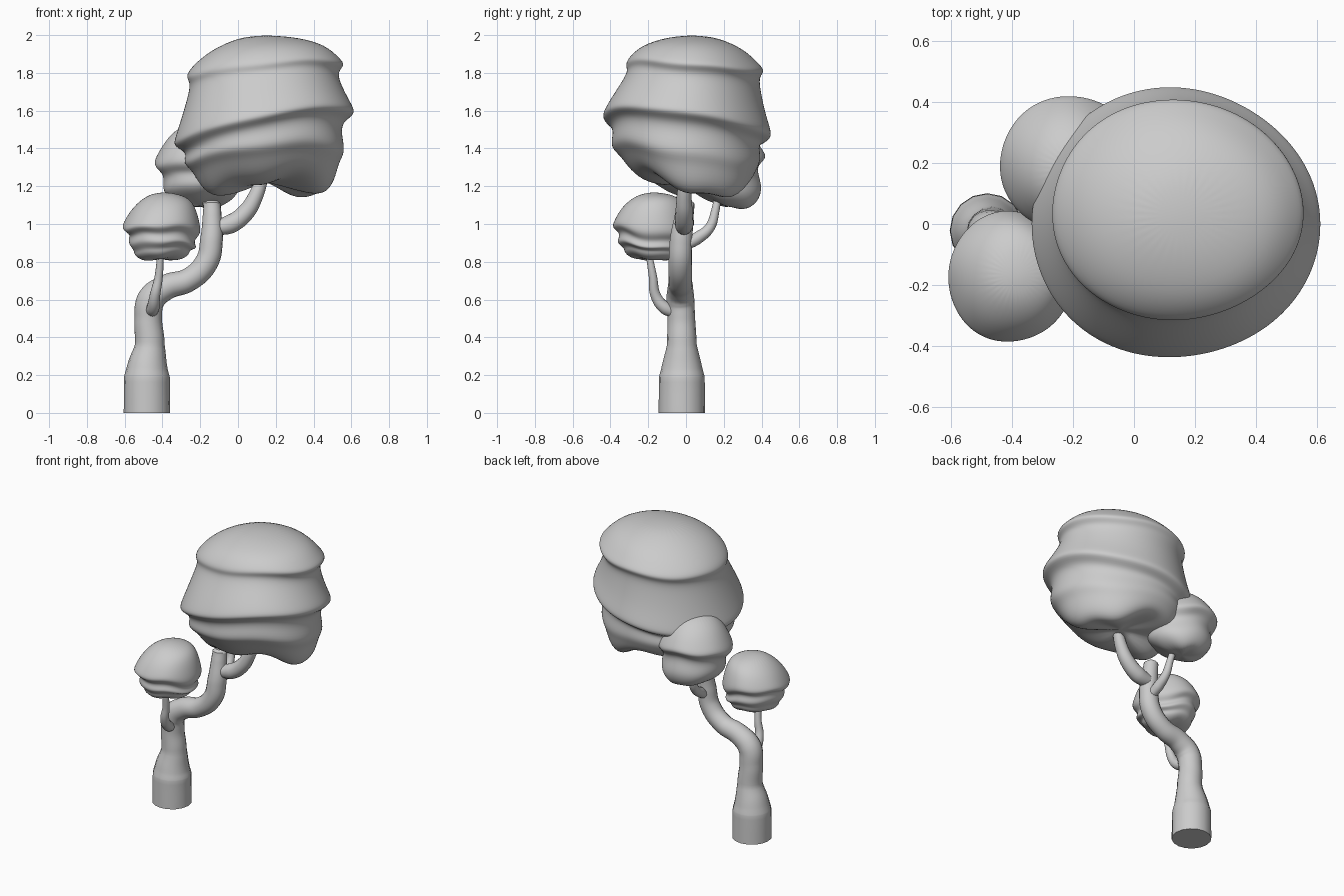
import bpy, bmesh
from math import sin, cos, tau

SEG = 32


def foliage(name, top, rings, bottom):
    """Layered crown lofted from rings: x-min, x-max, y-min, y-max, z, tilt x, tilt y, waviness."""
    bm = bmesh.new()
    loops = []
    for x0, x1, y0, y1, z, tx, ty, w in rings:
        loop = []
        for i in range(SEG):
            a = tau * i / SEG
            r = 1 + 0.012 * cos(3 * a + 0.5) + 0.25 * w * sin(5 * a + 12 * z)
            dz = tx * cos(a) + ty * sin(a) - w * cos(2 * a - 0.8) + 0.4 * w * sin(5 * a)
            loop.append(bm.verts.new(((x0 + x1) / 2 + (x1 - x0) / 2 * r * cos(a),
                                      (y0 + y1) / 2 + (y1 - y0) / 2 * r * sin(a), z + dz)))
        loops.append(loop)
    for a, b in zip(loops, loops[1:]):
        for i in range(SEG):
            j = (i + 1) % SEG
            bm.faces.new((a[i], b[i], b[j], a[j]))
    for loop, pole in ((loops[0], top), (loops[-1], bottom)):
        v = bm.verts.new(pole)
        for i in range(SEG):
            bm.faces.new((v, loop[i], loop[(i + 1) % SEG]))
    bmesh.ops.recalc_face_normals(bm, faces=bm.faces)
    for f in bm.faces:
        f.smooth = True
    mesh = bpy.data.meshes.new(name)
    bm.to_mesh(mesh)
    bm.free()
    ob = bpy.data.objects.new(name, mesh)
    bpy.context.collection.objects.link(ob)
    sub = ob.modifiers.new("smooth", 'SUBSURF')
    sub.levels = sub.render_levels = 2


def limb(name, points):
    """Tapered tube along a curve through points (x, y, z, radius)."""
    cu = bpy.data.curves.new(name, 'CURVE')
    cu.dimensions = '3D'
    cu.bevel_depth = 1.0
    cu.bevel_resolution = 6
    cu.use_fill_caps = True
    cu.resolution_u = 8
    cu.twist_mode = 'MINIMUM'
    sp = cu.splines.new('BEZIER')
    sp.bezier_points.add(len(points) - 1)
    for bp, (x, y, z, r) in zip(sp.bezier_points, points):
        bp.co = (x, y, z)
        bp.radius = r
        bp.handle_left_type = bp.handle_right_type = 'AUTO'
    ob = bpy.data.objects.new(name, cu)
    bpy.context.collection.objects.link(ob)
    bpy.ops.object.select_all(action='DESELECT')
    bpy.context.view_layer.objects.active = ob
    ob.select_set(True)
    bpy.ops.object.convert(target='MESH')
    bpy.ops.object.shade_smooth_by_angle(angle=0.9)


# Trunk and branches
limb("trunk", [(-.482, -.022, 0, .123), (-.482, -.022, .19, .121), (-.48, -.022, .24, .108),
               (-.467, -.022, .36, .079), (-.475, -.025, .5, .073), (-.46, -.03, .6, .074),
               (-.38, -.03, .665, .067), (-.26, -.03, .705, .062), (-.165, -.03, .8, .062),
               (-.14, -.025, .92, .06), (-.137, -.01, 1.04, .05), (-.137, 0, 1.11, .045),
               (-.137, 0, 1.125, .025)])
limb("right_branch", [(-.13, -.01, .98, .04), (-.04, -.01, 1.0, .05), (.04, -.01, 1.06, .046),
                      (.09, -.01, 1.14, .04), (.14, 0, 1.28, .03)])
limb("back_branch", [(-.14, .0, .89, .03), (-.145, .06, .925, .033), (-.15, .125, .98, .027),
                     (-.16, .155, 1.07, .022), (-.18, .17, 1.16, .018)])
limb("front_branch", [(-.465, -.04, .53, .03), (-.45, -.11, .555, .034), (-.44, -.16, .62, .028),
                      (-.42, -.175, .72, .022), (-.41, -.2, .86, .016)])

# Large main crown
foliage("main_crown", (.15, .03, 2.0), [
    (0, .32, -.11, .17, 1.987, 0, 0, 0),
    (-.15, .46, -.24, .31, 1.935, .015, -.01, 0),
    (-.25, .54, -.305, .385, 1.86, .02, -.02, .008),
    (-.285, .565, -.325, .42, 1.82, .03, -.02, .012),
    (-.26, .53, -.31, .39, 1.79, .03, -.02, .012),
    (-.265, .53, -.335, .39, 1.74, .035, -.02, .01),
    (-.305, .57, -.395, .415, 1.63, .06, -.04, .01),
    (-.34, .605, -.44, .445, 1.545, .085, -.05, .01),
    (-.35, .62, -.45, .455, 1.505, .085, -.055, .01),
    (-.29, .555, -.395, .395, 1.475, .08, -.05, .012),
    (-.28, .545, -.39, .385, 1.43, .06, -.04, .015),
    (-.295, .57, -.405, .40, 1.365, .03, -.04, .02),
    (-.25, .53, -.35, .38, 1.32, .02, -.04, .02),
    (-.22, .51, -.30, .36, 1.25, 0, -.03, .03),
    (-.16, .45, -.22, .31, 1.19, -.01, -.02, .05),
    (-.03, .32, -.09, .2, 1.195, 0, 0, .03)], (.15, .05, 1.225))

# Small front left crown
foliage("front_crown", (-.39, -.17, 1.17), [
    (-.48, -.30, -.26, -.07, 1.155, 0, 0, 0),
    (-.56, -.235, -.34, 0, 1.105, .015, .01, 0),
    (-.605, -.205, -.385, .035, 1.02, 0, .01, .01),
    (-.62, -.195, -.395, .05, .975, -.015, 0, .018),
    (-.58, -.23, -.355, .015, .95, -.02, 0, .018),
    (-.575, -.23, -.355, .015, .925, -.02, 0, .015),
    (-.585, -.215, -.37, .03, .895, -.015, 0, .015),
    (-.55, -.26, -.325, -.005, .87, 0, 0, .01),
    (-.555, -.255, -.33, .0, .845, 0, 0, .01),
    (-.50, -.31, -.28, -.05, .81, 0, 0, .008)], (-.41, -.18, .815))

# Small back left crown
foliage("back_crown", (-.2, .18, 1.54), [
    (-.30, -.10, .08, .28, 1.52, 0, 0, 0),
    (-.375, -.03, .02, .36, 1.46, 0, 0, 0),
    (-.43, .02, -.02, .41, 1.375, 0, 0, .01),
    (-.455, .04, -.035, .43, 1.325, 0, .01, .015),
    (-.405, .0, .01, .38, 1.29, 0, .01, .015),
    (-.395, 0, .01, .38, 1.25, 0, 0, .015),
    (-.405, .01, .0, .405, 1.19, 0, -.01, .015),
    (-.36, -.03, .05, .385, 1.135, 0, -.02, .01),
    (-.28, -.10, .12, .34, 1.095, 0, -.02, .01)], (-.2, .22, 1.095))
